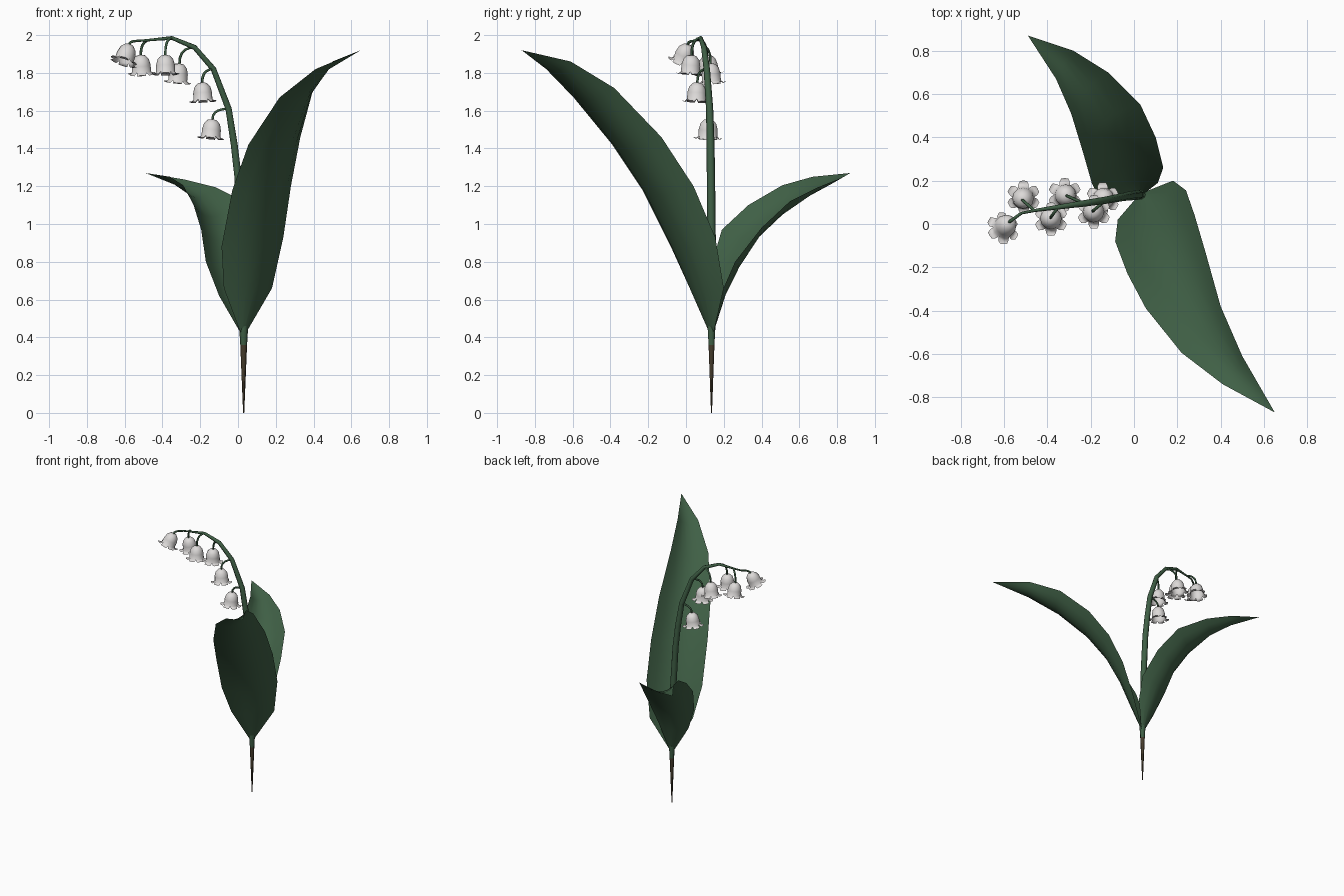
import bpy
import bmesh
from math import sin, cos, pi, radians
from mathutils import Vector

cube = bpy.data.objects.get("Cube")
if cube:
    bpy.data.objects.remove(cube)


def material(name, rgb):
    mat = bpy.data.materials.new(name)
    mat.use_nodes = True
    color = (*rgb, 1)
    mat.diffuse_color = color
    bsdf = mat.node_tree.nodes["Principled BSDF"]
    bsdf.inputs["Base Color"].default_value = color
    bsdf.inputs["Roughness"].default_value = 0.7
    return mat


GREEN = material("leaf green", (0.05, 0.115, 0.06))
BROWN = material("root brown", (0.06, 0.045, 0.025))
WHITE = material("petal white", (0.72, 0.7, 0.69))


def finish(name, mesh, mat):
    """Link a mesh as a smooth-shaded object of one colour."""
    mesh.materials.clear()
    mesh.materials.append(mat)
    obj = bpy.data.objects.new(name, mesh)
    bpy.context.collection.objects.link(obj)
    for poly in mesh.polygons:
        poly.use_smooth = True
    return obj


def tube(name, points, radii, mat):
    """Tapered round tube along a path."""
    curve = bpy.data.curves.new(name + "_path", "CURVE")
    curve.dimensions = "3D"
    curve.bevel_depth = 1
    curve.bevel_resolution = 1
    curve.use_fill_caps = True
    spline = curve.splines.new("POLY")
    spline.points.add(len(points) - 1)
    for target, p, r in zip(spline.points, points, radii):
        target.co = (*p, 1)
        target.radius = r
    temp = bpy.data.objects.new(name + "_path", curve)
    bpy.context.collection.objects.link(temp)
    graph = bpy.context.evaluated_depsgraph_get()
    mesh = bpy.data.meshes.new_from_object(temp.evaluated_get(graph))
    bpy.data.objects.remove(temp)
    return finish(name, mesh, mat)


def leaf(name, edge_a, edge_b, tip, depth):
    """Cupped blade lofted between two edges, with its midrib pushed outward."""
    base = Vector((0.03, 0.135, 0.43))
    tip = Vector(tip)
    a = [Vector(p) for p in edge_a]
    b = [Vector(p) for p in edge_b]
    side = (b[1] - a[1]).normalized() * 0.022
    a = [base - side] + a
    b = [base + side] + b
    mids = [(p + q) / 2 for p, q in zip(a, b)] + [tip]
    widest = max((q - p).length for p, q in zip(a, b))
    steps = 6
    bm = bmesh.new()
    rows = []
    for i, (p, q) in enumerate(zip(a, b)):
        along = mids[i + 1] - mids[max(i - 1, 0)]
        out = along.cross(q - p).normalized()
        if out.z > 0:
            out.negate()
        bulge = depth * (q - p).length / widest
        row = []
        for s in range(steps + 1):
            t = s / steps
            row.append(bm.verts.new(p.lerp(q, t) + out * bulge * 4 * t * (1 - t)))
        rows.append(row)
    for low, high in zip(rows, rows[1:]):
        for s in range(steps):
            bm.faces.new((low[s], low[s + 1], high[s + 1], high[s]))
    end = bm.verts.new(tip)
    for s in range(steps):
        bm.faces.new((rows[-1][s], rows[-1][s + 1], end))
    mesh = bpy.data.meshes.new(name)
    bm.to_mesh(mesh)
    bm.free()
    return finish(name, mesh, GREEN)


def bell(name, top, mouth):
    """Hanging bell: lathed cup with six flared lobes at the rim."""
    bm = bmesh.new()
    sides = 12
    profile = [(0.024, -0.004), (0.042, -0.024), (0.05, -0.055), (0.05, -0.09)]
    crown = bm.verts.new((0, 0, 0))
    rings = [[bm.verts.new((r * cos(2 * pi * k / sides), r * sin(2 * pi * k / sides), z))
              for k in range(sides)] for r, z in profile]
    for k in range(sides):
        n = (k + 1) % sides
        bm.faces.new((crown, rings[0][k], rings[0][n]))
        for up, down in zip(rings, rings[1:]):
            bm.faces.new((up[k], down[k], down[n], up[n]))
    # lobes, each spanning two rim segments
    for k in range(0, sides, 2):
        inner = [rings[-1][(k + j) % sides] for j in range(3)]
        for r, z, spread in ((0.064, -0.105, 22), (0.077, -0.1, 12)):
            outer = []
            for j in (-1, 0, 1):
                ang = 2 * pi * (k + 1) / sides + radians(spread) * j
                outer.append(bm.verts.new((r * cos(ang), r * sin(ang), z)))
            for j in range(2):
                bm.faces.new((inner[j], outer[j], outer[j + 1], inner[j + 1]))
            inner = outer
    mesh = bpy.data.meshes.new(name)
    bm.to_mesh(mesh)
    bm.free()
    obj = finish(name, mesh, WHITE)
    axis = Vector(top) - Vector(mouth)
    obj.rotation_euler = Vector((0, 0, 1)).rotation_difference(axis.normalized()).to_euler()
    obj.location = top
    return obj


# Root spike and the sheath above it
tube("root", [(0.03, 0.135, 0), (0.03, 0.135, 0.36)], [0.003, 0.018], BROWN)
tube("sheath", [(0.03, 0.135, 0.36), (0.03, 0.135, 0.46)], [0.018, 0.024], GREEN)

# Arching flower stem
stem = [(0.03, 0.135, 0.44), (0.02, 0.135, 0.9), (0, 0.132, 1.25), (-0.02, 0.13, 1.42),
        (-0.05, 0.125, 1.61), (-0.13, 0.11, 1.82), (-0.23, 0.095, 1.935),
        (-0.35, 0.078, 1.985), (-0.46, 0.062, 1.975), (-0.52, 0.05, 1.97)]
tube("flower_stem", stem,
     [0.022, 0.023, 0.022, 0.021, 0.019, 0.017, 0.015, 0.011, 0.007, 0.006], GREEN)

# Bells on curved stalks: stem point index, bell top, bell mouth
flowers = [
    (4, (-0.135, 0.12, 1.555), (-0.145, 0.115, 1.45)),
    (5, (-0.19, 0.06, 1.75), (-0.185, 0.055, 1.645)),
    (6, (-0.31, 0.13, 1.85), (-0.32, 0.135, 1.75)),
    (7, (-0.385, 0.03, 1.895), (-0.383, 0.022, 1.79)),
    (8, (-0.515, 0.11, 1.895), (-0.51, 0.125, 1.79)),
    (9, (-0.575, 0.01, 1.95), (-0.605, -0.02, 1.86)),
]
for number, (index, top, mouth) in enumerate(flowers, 1):
    start, end = Vector(stem[index]), Vector(top)
    bend = Vector((end.x, end.y, start.z))
    path = [start.lerp(bend, t / 5).lerp(bend.lerp(end, t / 5), t / 5) for t in range(6)]
    tube(f"stalk_{number}", path, [0.007] * 6, GREEN)
    bell(f"bell_{number}", top, mouth)

# Tall front leaf and shorter back leaf
leaf("front_leaf",
     [(-0.075, 0.02, 0.66), (-0.087, -0.08, 0.88), (-0.03, -0.23, 1.18),
      (0.055, -0.39, 1.42), (0.22, -0.595, 1.67), (0.41, -0.74, 1.82)],
     [(0.18, 0.2, 0.66), (0.24, 0.155, 0.93), (0.28, 0.04, 1.2),
      (0.33, -0.13, 1.46), (0.4, -0.38, 1.72), (0.5, -0.61, 1.86)],
     (0.65, -0.87, 1.92), 0.08)
leaf("back_leaf",
     [(-0.1, 0.11, 0.62), (-0.17, 0.14, 0.8), (-0.195, 0.19, 0.97),
      (-0.235, 0.33, 1.1), (-0.29, 0.51, 1.205), (-0.36, 0.67, 1.25)],
     [(0.11, 0.19, 0.64), (0.135, 0.26, 0.8), (0.1, 0.4, 0.98),
      (0.03, 0.55, 1.12), (-0.12, 0.7, 1.195), (-0.28, 0.8, 1.235)],
     (-0.49, 0.87, 1.27), 0.09)
